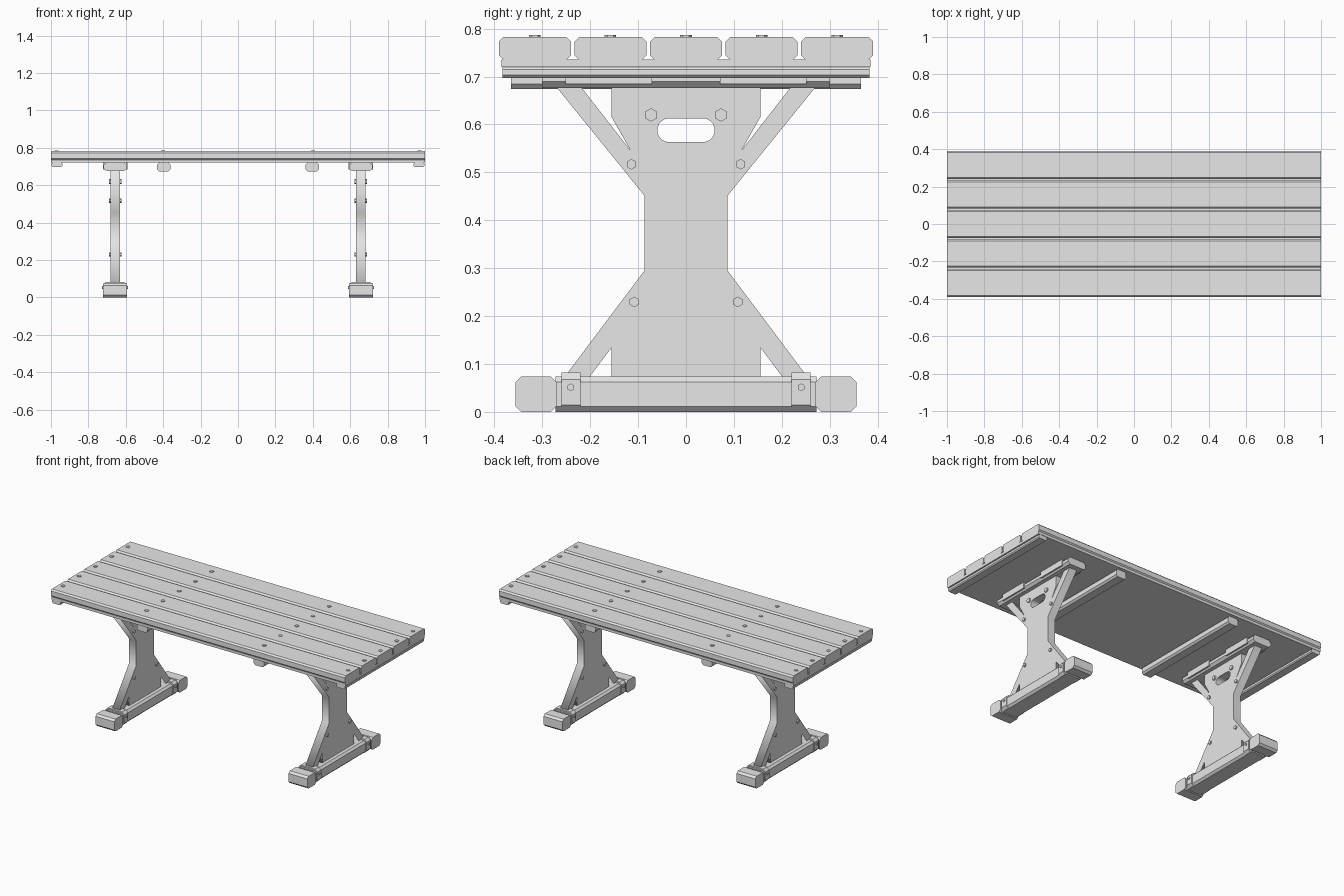
import bpy, bmesh, math
from mathutils import Matrix, Vector

old = bpy.data.objects.get("Cube")
if old:
    bpy.data.objects.remove(old, do_unlink=True)

grey = bpy.data.materials.new("plain_grey")
grey.use_nodes = True
grey.diffuse_color = (0.8, 0.8, 0.8, 1)
grey.node_tree.nodes["Principled BSDF"].inputs["Base Color"].default_value = (0.8, 0.8, 0.8, 1)


def add_mesh(name, bm):
    mesh = bpy.data.meshes.new(name)
    bm.to_mesh(mesh)
    bm.free()
    mesh.materials.append(grey)
    obj = bpy.data.objects.new(name, mesh)
    bpy.context.collection.objects.link(obj)
    return obj


def beam(name, low, high, axis=None, chamfer=0.01):
    """Box between two corners, chamfered along the edges parallel to axis."""
    low, high = Vector(low), Vector(high)
    bm = bmesh.new()
    bmesh.ops.create_cube(bm, size=1)
    size, mid = high - low, (high + low) / 2
    bmesh.ops.transform(bm, verts=bm.verts, matrix=Matrix.Translation(mid) @ Matrix.Diagonal((*size, 1)))
    if axis is not None:
        edges = [e for e in bm.edges
                 if abs((e.verts[0].co - e.verts[1].co)[axis]) > size[axis] * 0.9]
        bmesh.ops.bevel(bm, geom=edges, offset=chamfer, segments=1, affect='EDGES')
    return add_mesh(name, bm)


def bolt(name, centre, radius, height, along_x=False):
    """Six-sided bolt, centred on the given point."""
    bm = bmesh.new()
    turn = Matrix.Rotation(math.pi / 2, 4, 'Y') if along_x else Matrix()
    spin = Matrix.Rotation(math.pi / 6 if along_x else 0, 4, 'Z')
    bmesh.ops.create_cone(bm, cap_ends=True, segments=6, radius1=radius, radius2=radius,
                          depth=height, matrix=Matrix.Translation(centre) @ turn @ spin)
    return add_mesh(name, bm)


def cut_board(name, outlines, x, thickness):
    """Board lying in the y-z plane, the later outlines cutting holes in it."""
    curve = bpy.data.curves.new(name, 'CURVE')
    curve.dimensions = '2D'
    curve.fill_mode = 'BOTH'
    curve.extrude = thickness / 2
    for outline in outlines:
        spline = curve.splines.new('POLY')
        spline.points.add(len(outline) - 1)
        for point, (y, z) in zip(spline.points, outline):
            point.co = (y, z, 0, 1)
        spline.use_cyclic_u = True
    temp = bpy.data.objects.new(name + "_outline", curve)
    bpy.context.collection.objects.link(temp)
    bm = bmesh.new()
    bm.from_mesh(temp.evaluated_get(bpy.context.evaluated_depsgraph_get()).to_mesh())
    bpy.data.objects.remove(temp, do_unlink=True)
    # local x, y, z become world y, z, x
    place = Matrix(((0, 0, 1, x), (1, 0, 0, 0), (0, 1, 0, 0), (0, 0, 0, 1)))
    bmesh.ops.transform(bm, verts=bm.verts, matrix=place)
    bmesh.ops.remove_doubles(bm, verts=bm.verts, dist=0.0001)
    bmesh.ops.recalc_face_normals(bm, faces=bm.faces)
    return add_mesh(name, bm)


# Table top: planks over a thin panel, with bolt heads
beam("top_panel", (-1, -0.385, 0.72), (1, 0.385, 0.736))
for i in range(5):
    y = (i - 2) * 0.1575
    beam("top_plank", (-1, y - 0.075, 0.735), (1, y + 0.075, 0.782), 0, 0.009)
    for x in (-0.97, -0.4, 0.4, 0.97):
        bolt("plank_bolt", (x, y, 0.781), 0.012, 0.011)

# Leg board with its diagonal braces, half outline mirrored in y
half = [(0.155, 0.69), (0.155, 0.615), (0.115, 0.545), (0.228, 0.69), (0.28, 0.69),
        (0.087, 0.452), (0.087, 0.295), (0.271, 0.05), (0.219, 0.05),
        (0.155, 0.135), (0.155, 0.05)]
outline = half + [(-y, z) for y, z in reversed(half)]
handle = []
for i in range(20):
    a = math.pi * (i if i < 10 else i - 1) / 9 - math.pi / 2
    shift = 0.035 if i < 10 else -0.035
    handle.append((shift + 0.025 * math.cos(a), 0.588 + 0.025 * math.sin(a)))

for side in (-1, 1):
    cx = side * 0.657
    # Battens under the top
    beam("end_batten", (side * 0.968 - 0.029, -0.383, 0.697), (side * 0.968 + 0.029, 0.383, 0.721), 1, 0.006)
    beam("middle_batten", (side * 0.397 - 0.035, -0.365, 0.674), (side * 0.397 + 0.035, 0.365, 0.721), 1, 0.01)

    # Leg, its cap and its foot
    cut_board("leg_board", [outline, handle], cx, 0.05)
    beam("leg_cap", (cx - 0.062, -0.3, 0.676), (cx + 0.062, 0.3, 0.721), 1, 0.014)
    beam("foot_rail", (cx - 0.058, -0.272, 0), (cx + 0.058, 0.272, 0.075), 1, 0.012)

    for end in (-1, 1):
        y = end * 0.3125
        beam("foot_block", (cx - 0.064, y - 0.0425, 0), (cx + 0.064, y + 0.0425, 0.075), 0, 0.012)
        y = end * 0.24
        beam("foot_strap", (cx - 0.064, y - 0.02, 0), (cx + 0.064, y + 0.02, 0.083), 1, 0.015)
        bolt("strap_bolt", (cx, y, 0.052), 0.008, 0.138, True)
        for face in (-1, 1):
            px = cx + face * 0.062
            y = end * 0.161
            beam("cap_plate", (px - 0.004, y - 0.09, 0.684), (px + 0.004, y + 0.09, 0.72))
        # Bolts through the board and braces
        for name, by, bz, r in (("board_bolt", 0.073, 0.62, 0.014),
                                ("upper_brace_bolt", 0.114, 0.517, 0.011),
                                ("lower_brace_bolt", 0.108, 0.23, 0.011)):
            bolt(name, (cx, end * by, bz), r, 0.066, True)
